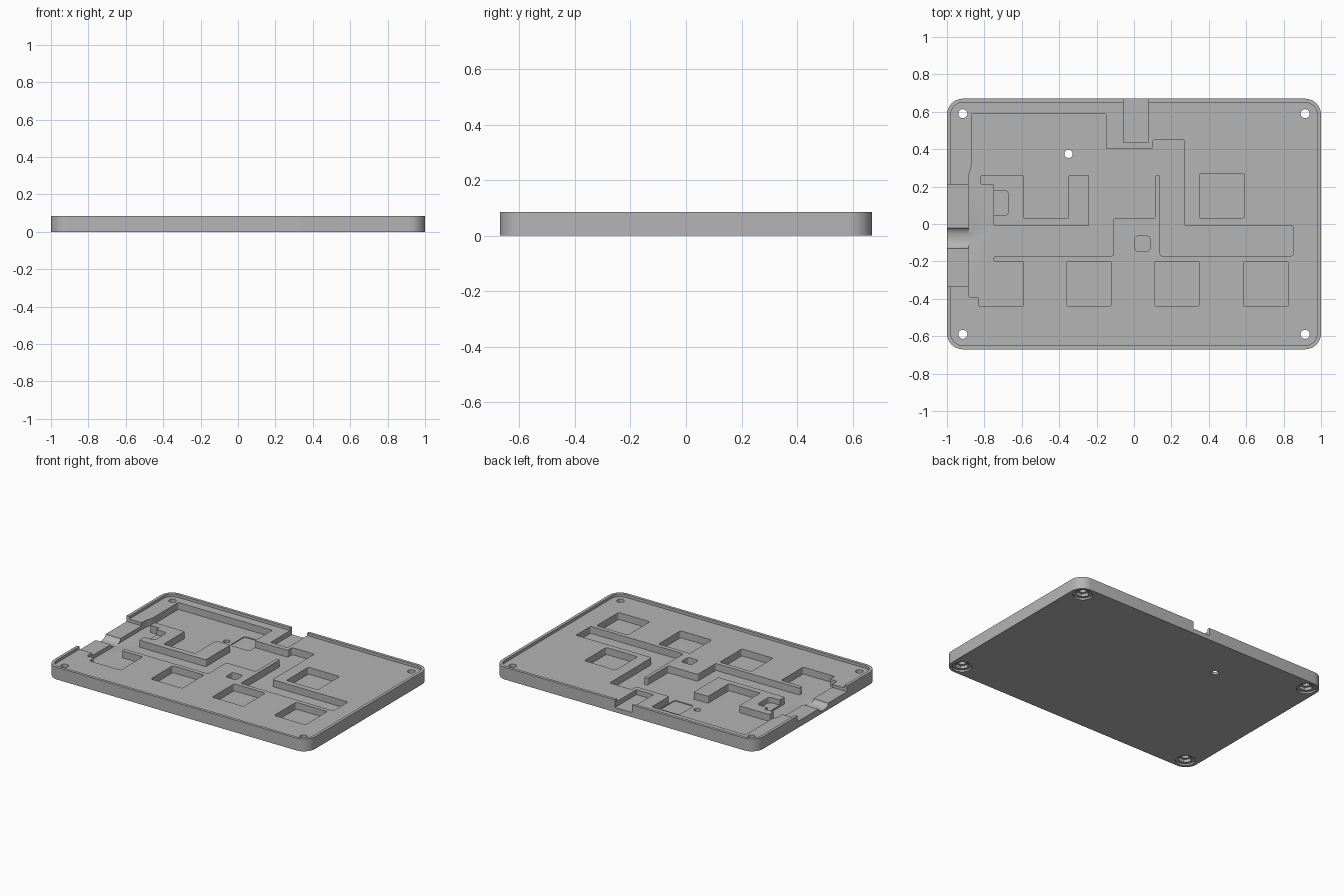
import bpy, bmesh, math

cube = bpy.data.objects.get("Cube")
if cube:
    bpy.data.objects.remove(cube, do_unlink=True)

RIM, DECK, FLOOR = 0.085, 0.066, 0.018
ABOVE = 0.2

grey = bpy.data.materials.new("matte grey")
grey.use_nodes = True
colour = (0.46, 0.46, 0.46, 1)
grey.diffuse_color = colour
grey.node_tree.nodes["Principled BSDF"].inputs["Base Color"].default_value = colour


def prism(name, points, low, high, radius=0.0, segments=4):
    """Extruded outline with rounded upright edges."""
    bm = bmesh.new()
    face = bm.faces.new([bm.verts.new((x, y, low)) for x, y in points])
    new = bmesh.ops.extrude_face_region(bm, geom=[face])["geom"]
    for v in new:
        if isinstance(v, bmesh.types.BMVert):
            v.co.z = high
    if radius:
        upright = [e for e in bm.edges if abs(e.verts[0].co.z - e.verts[1].co.z) > 1e-5]
        bmesh.ops.bevel(bm, geom=upright, offset=radius, segments=segments,
                        profile=0.5, affect='EDGES')
    bmesh.ops.recalc_face_normals(bm, faces=bm.faces)
    mesh = bpy.data.meshes.new(name)
    bm.to_mesh(mesh)
    bm.free()
    mesh.materials.append(grey)
    obj = bpy.data.objects.new(name, mesh)
    bpy.context.collection.objects.link(obj)
    return obj


def box(name, x0, x1, y0, y1, low, high=ABOVE, radius=0.0, segments=4):
    return prism(name, [(x0, y0), (x1, y0), (x1, y1), (x0, y1)], low, high, radius, segments)


def disc(name, x, y, r, low, high, sides=24):
    ring = [(x + r * math.cos(math.tau * i / sides), y + r * math.sin(math.tau * i / sides))
            for i in range(sides)]
    return prism(name, ring, low, high)


def cut(target, cutter):
    bpy.context.view_layer.objects.active = target
    mod = target.modifiers.new("cut", 'BOOLEAN')
    mod.operation, mod.solver, mod.object = 'DIFFERENCE', 'EXACT', cutter
    bpy.ops.object.modifier_apply(modifier=mod.name)
    bpy.data.objects.remove(cutter, do_unlink=True)


# Tray body with a thin raised rim
tray = box("case_tray", -1, 1, -0.67, 0.67, 0, RIM, 0.085, 8)
cut(tray, box("deck_recess", -0.98, 0.98, -0.65, 0.65, DECK, ABOVE, 0.067, 8))

# Connected wiring pocket, leaving an island standing in it
wiring = prism("wiring_pocket", [
    (-0.87, 0.59), (-0.15, 0.59), (-0.15, 0.40), (0.10, 0.40), (0.10, 0.45), (0.27, 0.45),
    (0.27, -0.01), (0.85, -0.01), (0.85, -0.17), (0.14, -0.17), (0.14, 0.26), (0.115, 0.26),
    (0.115, 0.03), (-0.11, 0.03), (-0.11, -0.17), (-0.75, -0.17), (-0.75, -0.20),
    (-0.59, -0.20), (-0.59, -0.44), (-0.83, -0.44), (-0.83, -0.39), (-0.885, -0.39),
    (-0.885, 0.26), (-0.87, 0.30)], FLOOR, ABOVE, 0.009)
cut(wiring, prism("island", [
    (-0.82, 0.26), (-0.59, 0.26), (-0.59, 0.03), (-0.35, 0.03), (-0.35, 0.26), (-0.24, 0.26),
    (-0.24, -0.01), (-0.75, -0.01), (-0.75, 0.21), (-0.82, 0.21)], 0, 0.3, 0.006))
cut(tray, wiring)

# Slightly deeper patch and side bay of the wiring pocket
cut(tray, box("deep_patch", -0.30, -0.152, 0.34, 0.50, FLOOR - 0.006, ABOVE, 0.02))
cut(tray, box("island_bay", -0.78, -0.67, 0.045, 0.18, FLOOR + 0.012, ABOVE, 0.025))

# Square key pockets and the small square pocket
for x, y in [(0.47, 0.15), (-0.24, -0.32), (0.23, -0.32), (0.705, -0.32)]:
    cut(tray, box("key_pocket", x - 0.12, x + 0.12, y - 0.12, y + 0.12, FLOOR, ABOVE, 0.012))
cut(tray, box("small_pocket", 0.005, 0.085, -0.145, -0.065, FLOOR, ABOVE, 0.015))

# Connector opening through the right side, with a rounded cable groove
cut(tray, box("side_opening", -1.1, -0.88, -0.335, 0.21, 0.045))
groove = disc("cable_groove", 0, 0, 0.055, -0.15, 0.15, 32)
for v in groove.data.vertices:
    x, y, z = v.co
    v.co = (z - 1.02, y - 0.075, x * 0.55 + 0.046)
bm = bmesh.new()
bm.from_mesh(groove.data)
bmesh.ops.recalc_face_normals(bm, faces=bm.faces)
bm.to_mesh(groove.data)
bm.free()
cut(tray, groove)

# Cable notch in the back edge
cut(tray, box("back_notch", -0.055, 0.075, 0.435, 0.8, 0.032))

# Corner screw holes with round and hexagonal recesses underneath
for x in (-0.915, 0.915):
    for y in (-0.59, 0.59):
        cut(tray, disc("screw_recess", x, y, 0.062, -0.1, 0.012, 32))
        cut(tray, disc("nut_recess", x, y, 0.045, -0.11, 0.032, 6))
        cut(tray, disc("screw_hole", x, y, 0.024, -0.12, ABOVE))
cut(tray, disc("reset_hole", -0.35, 0.375, 0.022, -0.1, ABOVE))

# Smooth only the rounded corners
bpy.ops.object.select_all(action='DESELECT')
tray.select_set(True)
bpy.context.view_layer.objects.active = tray
bpy.ops.object.shade_smooth_by_angle(angle=math.radians(30))
